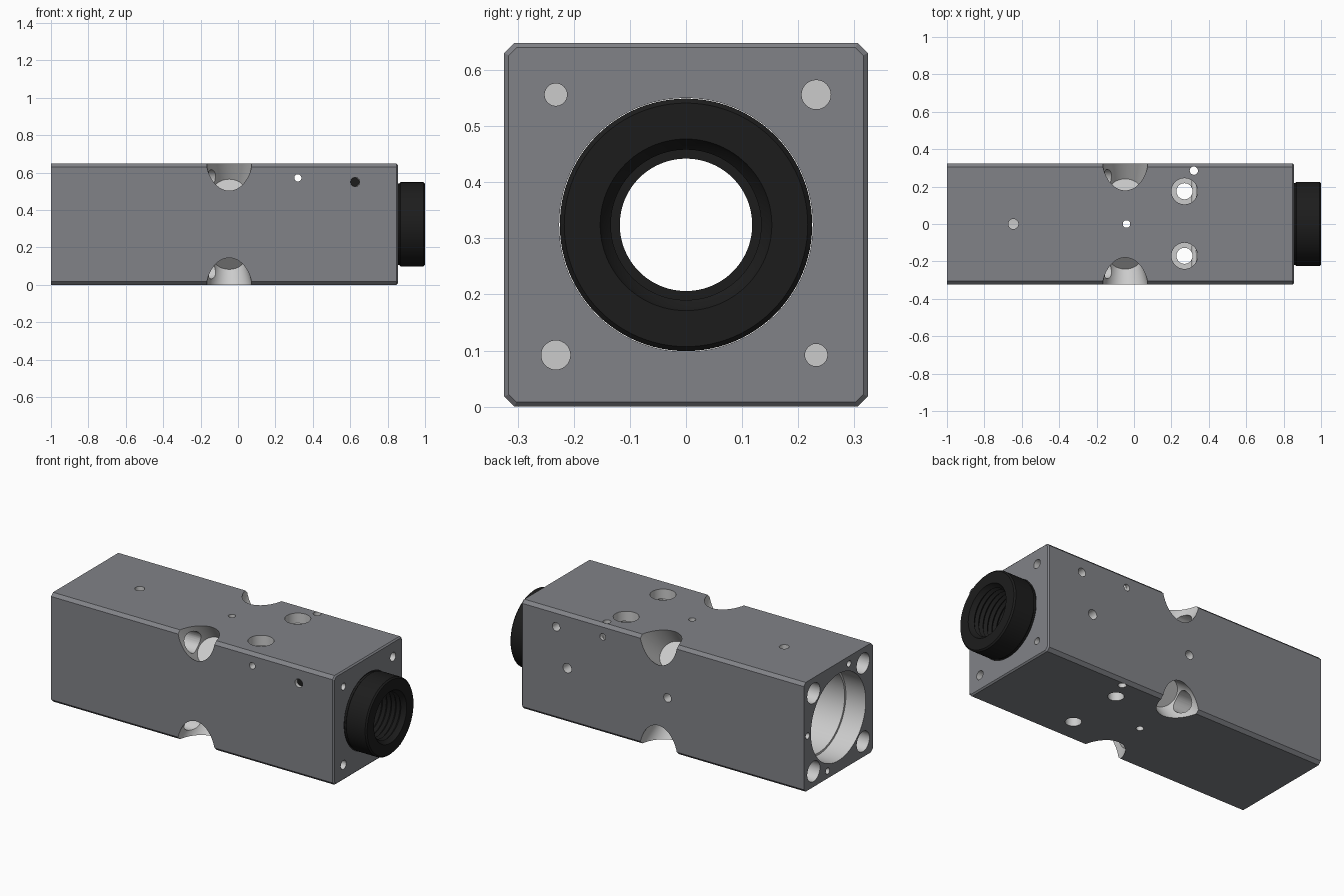
import bpy, bmesh, math
from mathutils import Vector

if "Cube" in bpy.data.objects:
    bpy.data.objects.remove(bpy.data.objects["Cube"])

H = 0.324            # half width of the block; also the height of its long axis
X0, X1 = -1.0, 0.855


def material(name, rgb):
    m = bpy.data.materials.new(name)
    m.diffuse_color = (*rgb, 1)
    m.use_nodes = True
    m.node_tree.nodes["Principled BSDF"].inputs["Base Color"].default_value = m.diffuse_color
    return m


DARK = material("dark_grey", (0.22, 0.225, 0.245))
LIGHT = material("bare_metal", (0.62, 0.63, 0.65))
BLACK = material("black", (0.012, 0.012, 0.012))


def finish(name, bm, mat):
    bmesh.ops.recalc_face_normals(bm, faces=bm.faces)
    me = bpy.data.meshes.new(name)
    bm.to_mesh(me)
    bm.free()
    me.materials.append(mat)
    ob = bpy.data.objects.new(name, me)
    bpy.context.collection.objects.link(ob)
    return ob


def loft(name, rings, mat, closed=False):
    """Skin a list of point rings; cap the ends or close into a tube."""
    bm = bmesh.new()
    vs = [[bm.verts.new(p) for p in ring] for ring in rings]
    n = len(vs[0])
    pairs = list(zip(vs, vs[1:])) + ([(vs[-1], vs[0])] if closed else [])
    for a, b in pairs:
        for i in range(n):
            j = (i + 1) % n
            bm.faces.new((a[i], a[j], b[j], b[i]))
    if not closed:
        bm.faces.new(vs[0])
        bm.faces.new(vs[-1])
    return finish(name, bm, mat)


def lathe(name, profile, origin, axis, mat=LIGHT, closed=False, n=48):
    """Turn (radius, distance) pairs about an axis through origin."""
    q = Vector((0, 0, 1)).rotation_difference(Vector(axis).normalized())
    o = Vector(origin)
    rings = [[o + q @ Vector((r * math.cos(k * math.tau / n), r * math.sin(k * math.tau / n), t))
              for k in range(n)] for r, t in profile]
    return loft(name, rings, mat, closed)


def smooth(ob):
    bpy.ops.object.select_all(action='DESELECT')
    ob.select_set(True)
    bpy.context.view_layer.objects.active = ob
    bpy.ops.object.shade_smooth_by_angle(angle=math.radians(30))


# Block: chamfered square section, with a small chamfer round the right end
def section(x, h, c):
    pts = [(h - c, h), (h, h - c), (h, c - h), (h - c, -h),
           (c - h, -h), (-h, c - h), (-h, h - c), (c - h, h)]
    return [(x, y, z + H) for y, z in pts]


block = loft("block", [section(X0, H, 0.018), section(X1 - 0.008, H, 0.018),
                       section(X1, H - 0.008, 0.014)], DARK)

cutters = []


def cut(profile, origin, axis, n=48):
    cutters.append(lathe("cutter", profile, origin, axis, n=n))


def drill(r, origin, axis, depth):
    cut([(r, -0.05), (r, depth)], origin, axis, 32)


# Stepped main bore
cut([(0.257, -1.05), (0.257, -0.87), (0.245, -0.87), (0.245, 0.4),
     (0.226, 0.4), (0.226, 0.95)], (0, 0, H), (1, 0, 0), 96)

# Tapered corner scoops, each with a bolt hole from the left end
for sy in (-1, 1):
    for sz in (-1, 1):
        cut([(0.1425, -0.1), (0.0825, 0.2)], (-0.047, sy * H, H + sz * H), (0, -sy, -sz), 64)
        drill(0.06, (X0, sy * 0.232, H + sz * 0.232), (1, 0, 0), 0.953)
        # Right end holes, two sizes on opposite diagonals
        drill(0.026 if sy == sz else 0.02, (X1, sy * 0.232, H + sz * 0.232), (-1, 0, 0), 0.12)

# Small holes round the left bore
for y, z in ((-0.1, 0.604), (0.288, H), (0.1, 0.044)):
    drill(0.018, (X0, y, z), (1, 0, 0), 0.1)

# Top and bottom holes
drill(0.027, (-0.645, 0, 2 * H), (0, 0, -1), 0.2)
drill(0.02, (-0.04, 0, 2 * H), (0, 0, -1), 0.2)
drill(0.02, (-0.04, 0, 0), (0, 0, 1), 0.2)
drill(0.022, (0.32, 0.285, 2 * H), (0, 0, -1), 0.75)
for y in (-0.17, 0.175):
    cut([(0.07, -0.05), (0.07, 0.06), (0.043, 0.06), (0.043, 0.75)],
        (0.27, y, 2 * H), (0, 0, -1))

# Front and back holes
drill(0.019, (0.32, -H, 0.572), (0, 1, 0), 0.75)
for s in (-1, 1):
    drill(0.025, (0.626, s * H, 0.55), (0, -s, 0), 0.22)
drill(0.028, (0.553, H, H), (0, -1, 0), 0.15)
drill(0.025, (-0.105, H, H), (0, -1, 0), 0.15)

# Subtract the cutters, keeping their bare-metal colour on the cut faces
block.data.materials.append(LIGHT)
bpy.context.view_layer.objects.active = block
for c in cutters:
    m = block.modifiers.new("cut", 'BOOLEAN')
    m.operation = 'DIFFERENCE'
    m.solver = 'EXACT'
    m.material_mode = 'TRANSFER'
    m.object = c
    bpy.ops.object.modifier_apply(modifier=m.name)
    bpy.data.objects.remove(c, do_unlink=True)
smooth(block)

# Threaded collar: outer wall, lip and a zigzag thread inside
profile = [(0.118, 0.42), (0.225, 0.42), (0.225, 0.85), (0.218, 0.85), (0.218, 0.862),
           (0.225, 0.868), (0.225, 0.992), (0.217, 1.0), (0.153, 1.0), (0.148, 0.99)]
for i in range(8):
    x = 0.975 - i * 0.03
    profile += [(0.134, x), (0.148, x - 0.015)]
profile += [(0.148, 0.72), (0.118, 0.72)]
smooth(lathe("threaded_collar", profile, (0, 0, H), (1, 0, 0), BLACK, True, 96))

# Set screw holding the collar
smooth(lathe("set_screw", [(0.024, 0.02), (0.024, 0.18)], (0.626, -H, 0.55),
             (0, 1, 0), BLACK, n=32))
